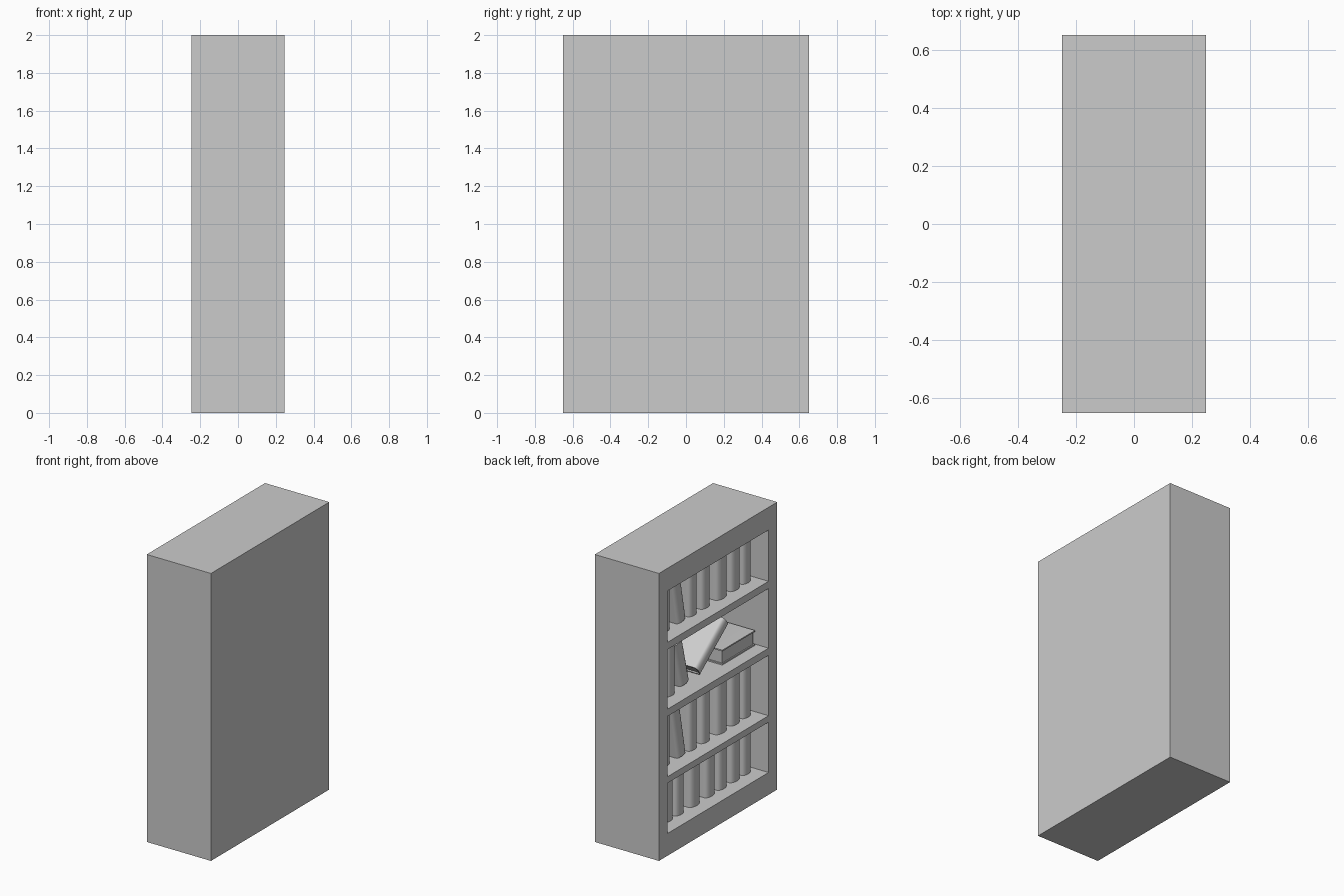
import bpy, bmesh
from math import sin, cos, pi, radians
from mathutils import Matrix, Vector

if "Cube" in bpy.data.objects:
    bpy.data.objects.remove(bpy.data.objects["Cube"])

W, D = 1.30, 0.494          # overall width (y) and depth (x)
FRONT = -D / 2              # open side faces -x
INNER = 0.555               # half width of the openings
BAYS = [(0.155, 0.505), (0.55, 0.97), (1.02, 1.435), (1.485, 1.842)]


def add_box(bm, lo, hi):
    lo, hi = Vector(lo), Vector(hi)
    m = Matrix.Translation((lo + hi) / 2) @ Matrix.Diagonal((*(hi - lo), 1))
    bmesh.ops.create_cube(bm, size=1, matrix=m)


def finish(bm, name):
    bmesh.ops.recalc_face_normals(bm, faces=bm.faces)
    me = bpy.data.meshes.new(name)
    bm.to_mesh(me)
    bm.free()
    ob = bpy.data.objects.new(name, me)
    bpy.context.collection.objects.link(ob)
    return ob


# Cabinet: solid block with four bays cut out of the -x side
bm = bmesh.new()
add_box(bm, (-D / 2, -W / 2, 0), (D / 2, W / 2, 2))
cabinet = finish(bm, "bookcase")
bm = bmesh.new()
for z0, z1 in BAYS:
    add_box(bm, (FRONT - 0.1, -INNER, z0), (0.2, INNER, z1))
cutter = finish(bm, "bay_cutter")
cutter.hide_render = True
mod = cabinet.modifiers.new("bays", 'BOOLEAN')
mod.object = cutter
mod.operation = 'DIFFERENCE'
mod.solver = 'EXACT'
bpy.context.view_layer.objects.active = cabinet
bpy.ops.object.modifier_apply(modifier="bays")
bpy.data.objects.remove(cutter)


def book(name, t, h, matrix, depth=0.29, c=0.009):
    """U-shaped cover with rounded spine (towards local -x) and a page block."""
    n = 8
    bulge = 0.25 * t

    def arc(r, b):
        return [(-b * sin(pi * i / n), -r * cos(pi * i / n)) for i in range(n + 1)]
    outer = [(depth, -t / 2)] + arc(t / 2, bulge) + [(depth, t / 2)]
    r = t / 2 - c
    inner = [(depth, -r)] + arc(r, bulge - c) + [(depth, r)]
    bm = bmesh.new()
    # cover strip, extruded up the height of the book
    rings = [[[bm.verts.new((x, y, z)) for x, y in p] for p in (outer, inner)]
             for z in (0, h)]
    (o0, i0), (o1, i1) = rings
    for k in range(len(outer) - 1):
        for a, b in ((o0, o1), (o1, i1), (i1, i0), (i0, o0)):
            bm.faces.new((a[k], a[k + 1], b[k + 1], b[k]))
    for k in (0, -1):
        bm.faces.new((o0[k], o1[k], i1[k], i0[k]))
    # pages
    add_box(bm, (0, -r, c), (depth - 0.008, r, h - c))
    bmesh.ops.transform(bm, matrix=matrix, verts=bm.verts)
    ob = finish(bm, name)
    bpy.ops.object.select_all(action='DESELECT')
    ob.select_set(True)
    bpy.context.view_layer.objects.active = ob
    bpy.ops.object.shade_smooth_by_angle(angle=radians(35))


def standing(name, y, t, z, h, lean=0, x=FRONT + 0.115):
    """y is the low (-y) edge at the foot; positive lean tips towards +y."""
    pivot = y + t if lean >= 0 else y
    off = -t / 2 if lean >= 0 else t / 2
    m = (Matrix.Translation((x, pivot, z)) @ Matrix.Rotation(-radians(lean), 4, 'X')
         @ Matrix.Translation((0, off, 0)))
    book(name, t, h, m)


# Upright rows: (low edge y, thickness, lean)
mixed = [(-0.51, .09, 0), (-0.387, .10, 0), (-0.243, .115, 0), (-0.06, .095, 0),
         (0.083, .09, 0), (0.205, .095, 11), (0.38, .08, 0), (0.468, .08, 0)]
even = [(-0.51, .09, 0), (-0.387, .10, 0), (-0.245, .095, 0), (-0.113, .10, 0),
        (0.053, .11, 0), (0.225, .095, 0), (0.345, .095, 0), (0.455, .09, 0)]
for label, row, bay, h in (("bottom", even, 0, .315), ("lower", mixed, 1, .375),
                           ("top", mixed, 3, .32)):
    for i, (y, t, lean) in enumerate(row):
        standing(f"{label}_book_{i + 1}", y, t, BAYS[bay][0], h, lean)

# Half-empty shelf: two upright, one leaning, one slumped over a flat book
z = BAYS[2][0]
standing("upright_book_1", 0.43, .09, z, .36)
standing("upright_book_2", 0.325, .09, z, .36)
standing("leaning_book", 0.14, .10, z, .32, 14, x=FRONT + 0.135)
standing("slumped_book", 0.02, .085, z, .385, -53, x=FRONT + 0.135)
flat = (Matrix.Translation((0.165, -0.18, z + 0.052)) @ Matrix.Rotation(pi, 4, 'Z')
        @ Matrix.Rotation(-pi / 2, 4, 'X'))
book("flat_book", .104, .36, flat, depth=.318)
